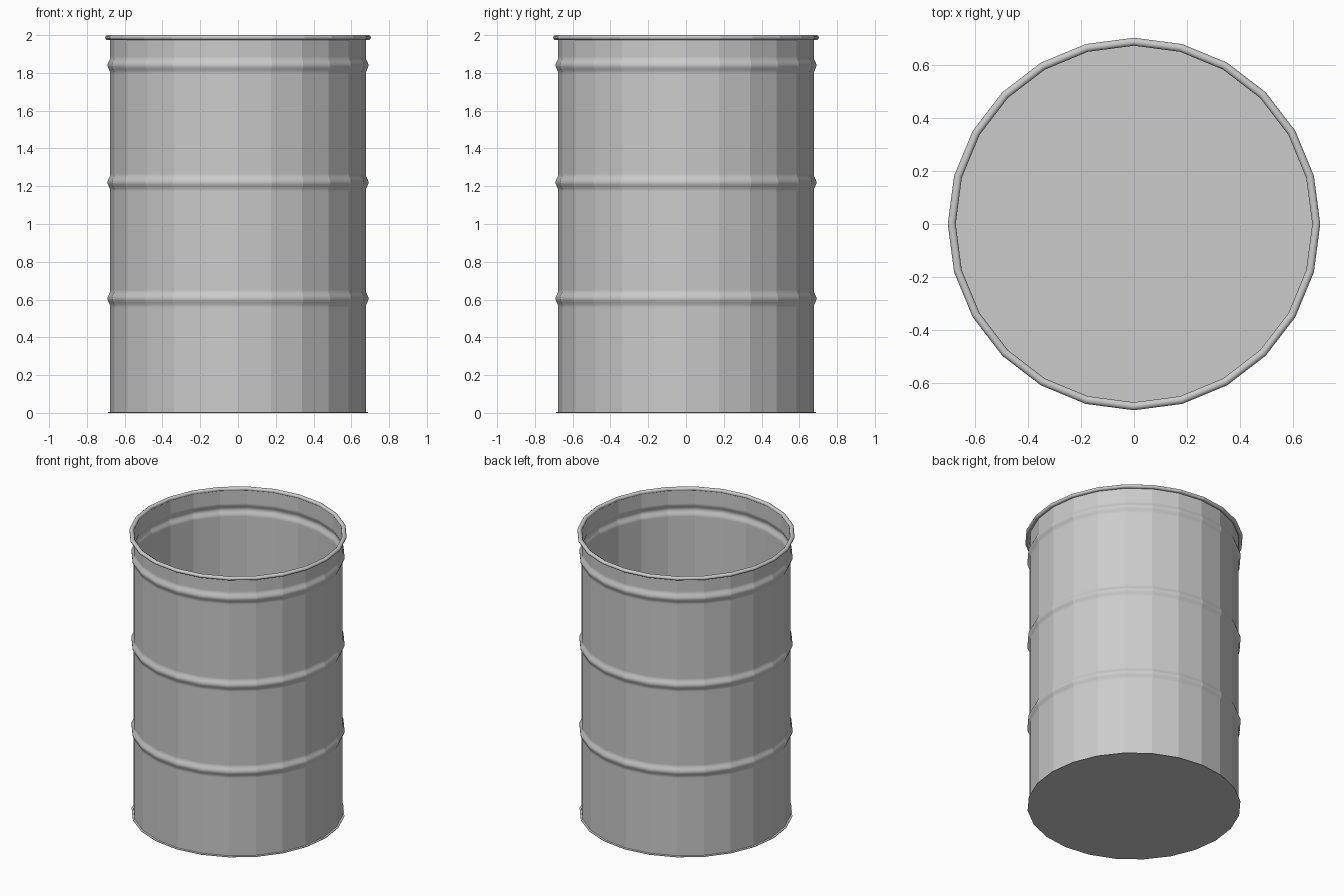
import bpy, bmesh
from math import cos, sin, pi, tau

cube = bpy.data.objects.get("Cube")
if cube:
    bpy.data.objects.remove(cube)

SIDES = 24
WALL = 0.677
BEAD_OUT = 0.014
BEAD_HALF = 0.042

steel = bpy.data.materials.new("grey_steel")
steel.use_nodes = True
GREY = (0.6, 0.6, 0.6, 1)
steel.diffuse_color = GREY
steel.node_tree.nodes["Principled BSDF"].inputs["Base Color"].default_value = GREY


def lathe(name, profile):
    """Turn a (radius, height) profile round z; keep the upright facet edges sharp."""
    bm = bmesh.new()
    verts = [bm.verts.new((r, 0, z)) for r, z in profile]
    edges = [bm.edges.new(pair) for pair in zip(verts, verts[1:])]
    bmesh.ops.spin(bm, geom=verts + edges, cent=(0, 0, 0), axis=(0, 0, 1),
                   angle=tau, steps=SIDES, use_duplicate=False)
    bmesh.ops.remove_doubles(bm, verts=bm.verts, dist=0.0005)
    bmesh.ops.recalc_face_normals(bm, faces=bm.faces)
    for face in bm.faces:
        face.smooth = True
    for edge in bm.edges:
        a, b = edge.verts
        same_ring = abs(a.co.z - b.co.z) < 1e-4 and abs(a.co.xy.length - b.co.xy.length) < 1e-4
        folded = len(edge.link_faces) == 2 and edge.calc_face_angle() > 0.9
        edge.smooth = same_ring and not folded
    mesh = bpy.data.meshes.new(name)
    bm.to_mesh(mesh)
    bm.free()
    mesh.materials.append(steel)
    obj = bpy.data.objects.new(name, mesh)
    bpy.context.collection.objects.link(obj)
    return obj


# Drum shell: closed base with a thin lip, then a wall with three rolled beads
shell = [(0, 0), (WALL + 0.012, 0), (WALL + 0.012, 0.004), (WALL, 0.006)]
for height in (0.605, 1.22, 1.84):
    shell.append((WALL, height - BEAD_HALF - 0.005))
    for i in range(9):
        t = i / 4 - 1
        shell.append((WALL + BEAD_OUT * (1 + cos(pi * t)) / 2, height + BEAD_HALF * t))
    shell.append((WALL, height + BEAD_HALF + 0.005))
shell.append((WALL, 1.985))
lathe("drum_shell", shell)

# Rolled rim around the open top
rim = [(0.689 + 0.015 * cos(tau * i / 10), 1.987 + 0.013 * sin(tau * i / 10))
       for i in range(11)]
lathe("top_rim", rim)
